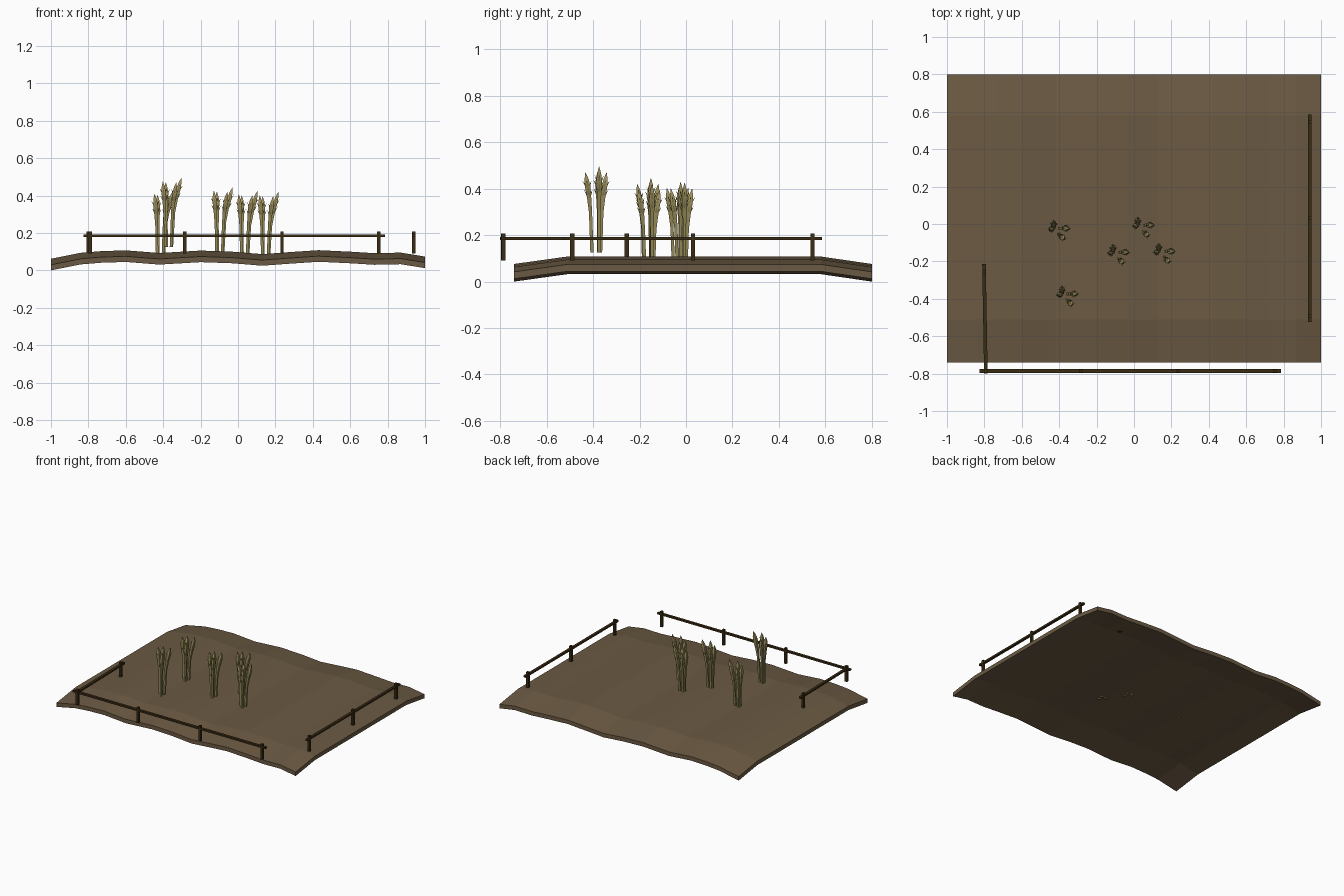
import bpy, bmesh, math
from mathutils import Vector

if "Cube" in bpy.data.objects:
    bpy.data.objects.remove(bpy.data.objects["Cube"])


def material(name, rgb):
    m = bpy.data.materials.new(name)
    m.diffuse_color = (*rgb, 1)
    m.use_nodes = True
    m.node_tree.nodes["Principled BSDF"].inputs["Base Color"].default_value = m.diffuse_color
    return m


EARTH = material("brown earth", (0.147, 0.102, 0.056))
WOOD = material("dark wood", (0.042, 0.025, 0.007))
REED = material("dry reed", (0.30, 0.25, 0.095))
TIP = material("pale reed head", (0.36, 0.29, 0.11))


def finish(name, bm, *mats):
    bmesh.ops.recalc_face_normals(bm, faces=bm.faces)
    me = bpy.data.meshes.new(name)
    bm.to_mesh(me)
    bm.free()
    for m in mats:
        me.materials.append(m)
    ob = bpy.data.objects.new(name, me)
    bpy.context.collection.objects.link(ob)
    return ob


# Ground slab: wavy profile along x, edges dropping at front and back
PROFILE = [(-1, .062), (-.84, .094), (-.73, .103), (-.6, .107), (-.42, .093), (-.2, .106),
           (-.03, .1), (.13, .087), (.28, .098), (.43, .108), (.6, .1), (.73, .092),
           (.87, .095), (1, .074)]
ROWS = [(-.74, -.032), (-.51, 0), (.58, 0), (.80, -.032)]
THICK = .03
bm = bmesh.new()
rings = []
for x, z in PROFILE:
    loop = [(y, z + d) for y, d in ROWS] + [(y, z + d - THICK) for y, d in reversed(ROWS)]
    rings.append([bm.verts.new((x, y, h)) for y, h in loop])
n = len(rings[0])
for a, b in zip(rings, rings[1:]):
    for i in range(n):
        j = (i + 1) % n
        bm.faces.new((a[i], a[j], b[j], b[i]))
for r in (rings[0], rings[-1]):
    for i in range(3):
        bm.faces.new((r[i], r[i + 1], r[6 - i], r[7 - i]))
finish("ground", bm, EARTH)


def box(bm, p, q, w, h):
    """Beam from p to q, w wide and h high in section."""
    p, q = Vector(p), Vector(q)
    d = (q - p).normalized()
    up = Vector((0, 1, 0)) if abs(d.z) > .9 else Vector((0, 0, 1))
    s = d.cross(up).normalized() * w / 2
    u = up * h / 2
    ends = [[bm.verts.new(c + k) for k in (s + u, s - u, -s - u, u - s)] for c in (p, q)]
    for e in ends:
        bm.faces.new(e)
    for i in range(4):
        j = (i + 1) % 4
        bm.faces.new((ends[0][i], ends[0][j], ends[1][j], ends[1][i]))


# Fences: one rail through a row of posts
def fence(name, start, end, posts):
    bm = bmesh.new()
    box(bm, (*start, .185), (*end, .185), .019, .013)
    for x, y in posts:
        box(bm, (x, y, .09), (x, y, .207), .018, .018)
    finish(name, bm, WOOD)


fence("front_fence", (-.825, -.786), (.785, -.786),
      [(x, -.786) for x in (-.79, -.285, .235, .752)])
fence("left_fence", (-.792, -.80), (-.802, -.215), [(-.793, -.787), (-.801, -.255)])
fence("right_fence", (.94, -.525), (.94, .585), [(.94, y) for y in (-.49, .03, .545)])

# Buried stump whose foot shows under the slab
bm = bmesh.new()
box(bm, (.64, .61, .058), (.64, .61, .085), .02, .02)
finish("buried_stump", bm, WOOD)


# Reed: four-sided stem bending outward, ending in a pointed ear with scales
def reed(bm, base, lean, height):
    base, lean = Vector(base), Vector((*lean, 0))

    def point(t):
        return base + lean * t ** 2.2 + Vector((0, 0, height * t))

    spec = [(0, .010), (.5, .0095), (.68, .013), (.83, .017), (.92, .012), (1, .001)]
    sides, rows = 4, []
    for t, r in spec:
        c = point(t)
        rows.append([bm.verts.new(c + r * Vector((math.cos(a), math.sin(a), 0)))
                     for a in (2 * math.pi * k / sides + math.pi / 4 for k in range(sides))])
    bm.faces.new(rows[0])
    bm.faces.new(rows[-1])
    for k, (a, b) in enumerate(zip(rows, rows[1:])):
        for i in range(sides):
            j = (i + 1) % sides
            f = bm.faces.new((a[i], a[j], b[j], b[i]))
            f.material_index = 1 if k >= 3 else 0
    # pointed scales standing off the ear
    for row, (t, r) in enumerate(((.70, .017), (.81, .018))):
        c, tip = point(t), point(t + .09)
        for k in range(4):
            a = math.pi / 2 * k
            out = Vector((math.cos(a), math.sin(a), 0))
            side = Vector((-out.y, out.x, 0)) * .008
            v = [bm.verts.new(p) for p in (c + out * r * .5 + side, c + out * r * .5 - side,
                                           c, tip + out * (r + .002))]
            for f in ((0, 1, 3), (1, 2, 3), (2, 0, 3), (0, 2, 1)):
                bm.faces.new([v[i] for i in f]).material_index = row


STEMS = [((-.016, .010), (-.004, .026), .345), ((-.022, .002), (-.014, -.004), .35),
         ((.012, .004), (.052, 0), .37), ((.008, -.027), (.028, -.028), .345)]
CLUMPS = [(-.41, -.027, .058), (-.366, -.378, .125), (-.093, -.155, .075),
          (.04, -.01, .055), (.152, -.15, .05)]
for i, (x, y, z) in enumerate(CLUMPS):
    bm = bmesh.new()
    for (bx, by), lean, h in STEMS:
        reed(bm, (x + bx, y + by, z), lean, h)
    finish(f"reed_clump_{i + 1}", bm, REED, TIP)
